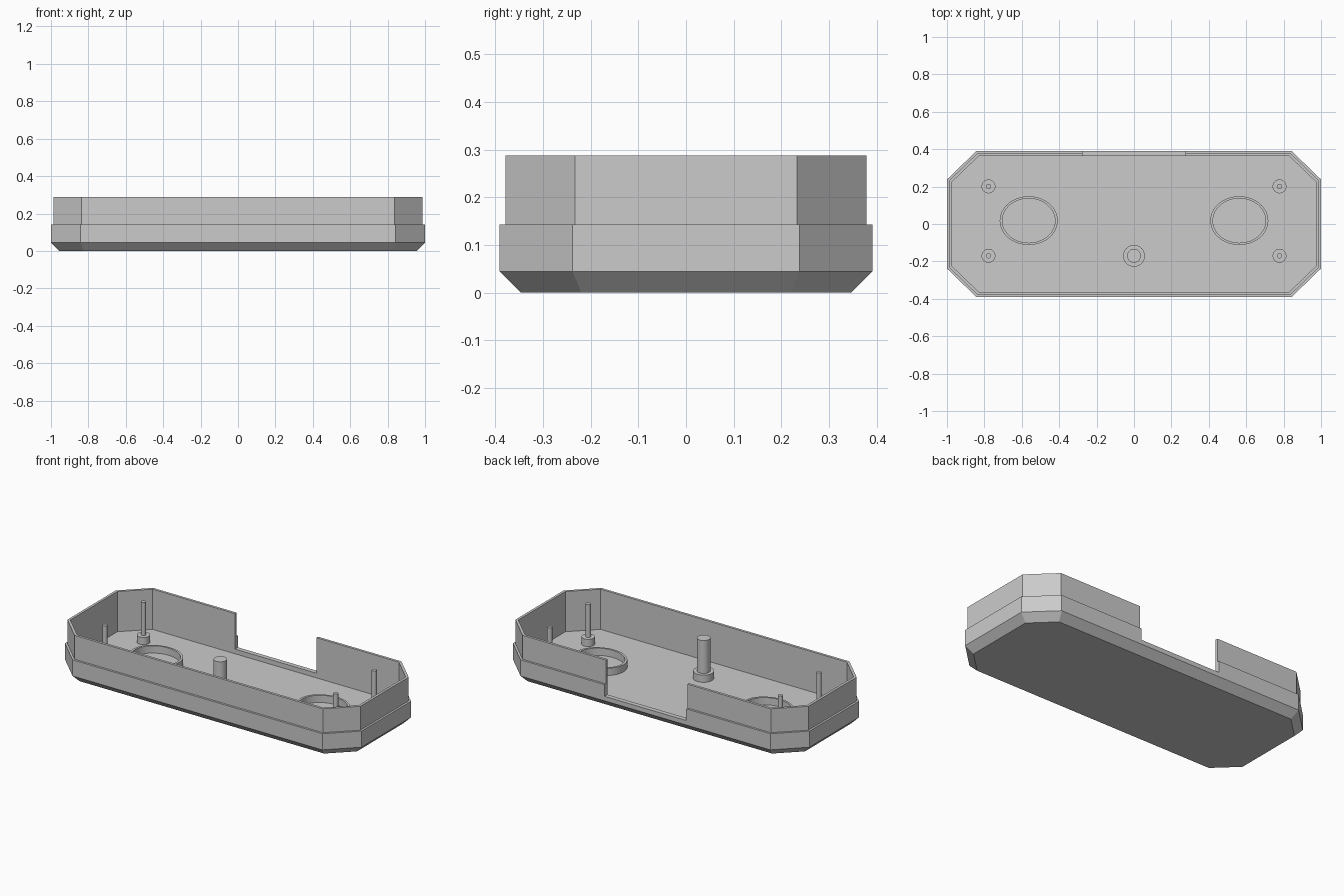
import bpy, bmesh
from math import pi, sin, cos, tan, radians

if "Cube" in bpy.data.objects:
    bpy.data.objects.remove(bpy.data.objects["Cube"], do_unlink=True)

grey = bpy.data.materials.new("plain grey")
grey.use_nodes = True
GREY = (0.6, 0.6, 0.6, 1)
grey.diffuse_color = GREY
grey.node_tree.nodes["Principled BSDF"].inputs["Base Color"].default_value = GREY

FLOOR, SILL, STEP, TOP = 0.043, 0.0715, 0.1425, 0.288
BEVEL, LIP, INNER = 0.044, 0.0125, 0.028
NOTCH = 0.275
BOSS = 0.087


def outline(inset):
    """Chamfered rectangle, running clockwise from the back left corner."""
    k = inset * tan(pi / 8)
    hx, hy, cx, cy = 1 - inset, 0.391 - inset, 0.842 - k, 0.238 - k
    return [(cx, hy), (hx, cy), (hx, -cy), (cx, -hy),
            (-cx, -hy), (-hx, -cy), (-hx, cy), (-cx, hy)]


def open_outline(inset):
    """The same outline, broken by the notch in the back wall."""
    pts = outline(inset)
    y = pts[0][1]
    return [(NOTCH, y)] + pts + [(-NOTCH, y)]


def finish(name, bm, smooth=False):
    bmesh.ops.recalc_face_normals(bm, faces=bm.faces)
    mesh = bpy.data.meshes.new(name)
    bm.to_mesh(mesh)
    bm.free()
    mesh.materials.append(grey)
    obj = bpy.data.objects.new(name, mesh)
    bpy.context.collection.objects.link(obj)
    if smooth:
        bpy.ops.object.select_all(action="DESELECT")
        obj.select_set(True)
        bpy.context.view_layer.objects.active = obj
        bpy.ops.object.shade_smooth_by_angle(angle=radians(30))


def skin(bm, loops, closed):
    """Join successive loops of points with quads; return the vertex rows."""
    rows = [[bm.verts.new(p) for p in loop] for loop in loops]
    for a, b in zip(rows, rows[1:]):
        n = len(a)
        for i in range(n if closed else n - 1):
            j = (i + 1) % n
            bm.faces.new((a[i], a[j], b[j], b[i]))
    return rows


def turned(centre, profile, scale_y=1.0, sides=48):
    """Revolve (radius, height) pairs about an upright axis."""
    bm = bmesh.new()
    x, y = centre
    loops = [[(x + r * cos(2 * pi * i / sides), y + scale_y * r * sin(2 * pi * i / sides), z)
              for i in range(sides)] for r, z in profile]
    return bm, skin(bm, loops, True)


# Shallow tray with bevelled underside and a raised sill round the floor
bm = bmesh.new()
section = ((BEVEL, 0), (0, BEVEL), (0, SILL), (INNER, SILL), (INNER, FLOOR))
rows = skin(bm, [[(x, y, z) for x, y in outline(d)] for d, z in section], True)
bm.faces.new(rows[0])
bm.faces.new(rows[-1])
finish("base", bm)

# Stepped wall, open at the back notch
bm = bmesh.new()
section = ((0, SILL), (0, STEP), (LIP, STEP), (LIP, TOP), (INNER, TOP), (INNER, SILL))
rows = skin(bm, [[(x, y, z) for x, y in open_outline(d)] for d, z in section], False)
for end in (0, -1):
    bm.faces.new([row[end] for row in rows])
finish("wall", bm)


def post(name, centre, boss_radius, pin_radius, sides):
    bm, rows = turned(centre, ((boss_radius, FLOOR), (boss_radius, BOSS),
                               (pin_radius, BOSS), (pin_radius, TOP)), sides=sides)
    bm.faces.new(rows[-1])
    finish(name, bm, True)


for side, label in ((1, "left"), (-1, "right")):
    # Oval retaining rings
    bm, rows = turned((side * 0.563, 0.018),
                      ((0.155, FLOOR), (0.155, BOSS), (0.141, BOSS), (0.141, FLOOR)),
                      scale_y=0.84, sides=64)
    finish(label + "_oval_ring", bm, True)
    # Corner mounting pins
    for y, place in ((0.201, "back"), (-0.17, "front")):
        post(f"{place}_{label}_pin", (side * 0.778, y), 0.037, 0.014, 32)

# Central post
post("centre_post", (0, -0.17), 0.058, 0.037, 48)
